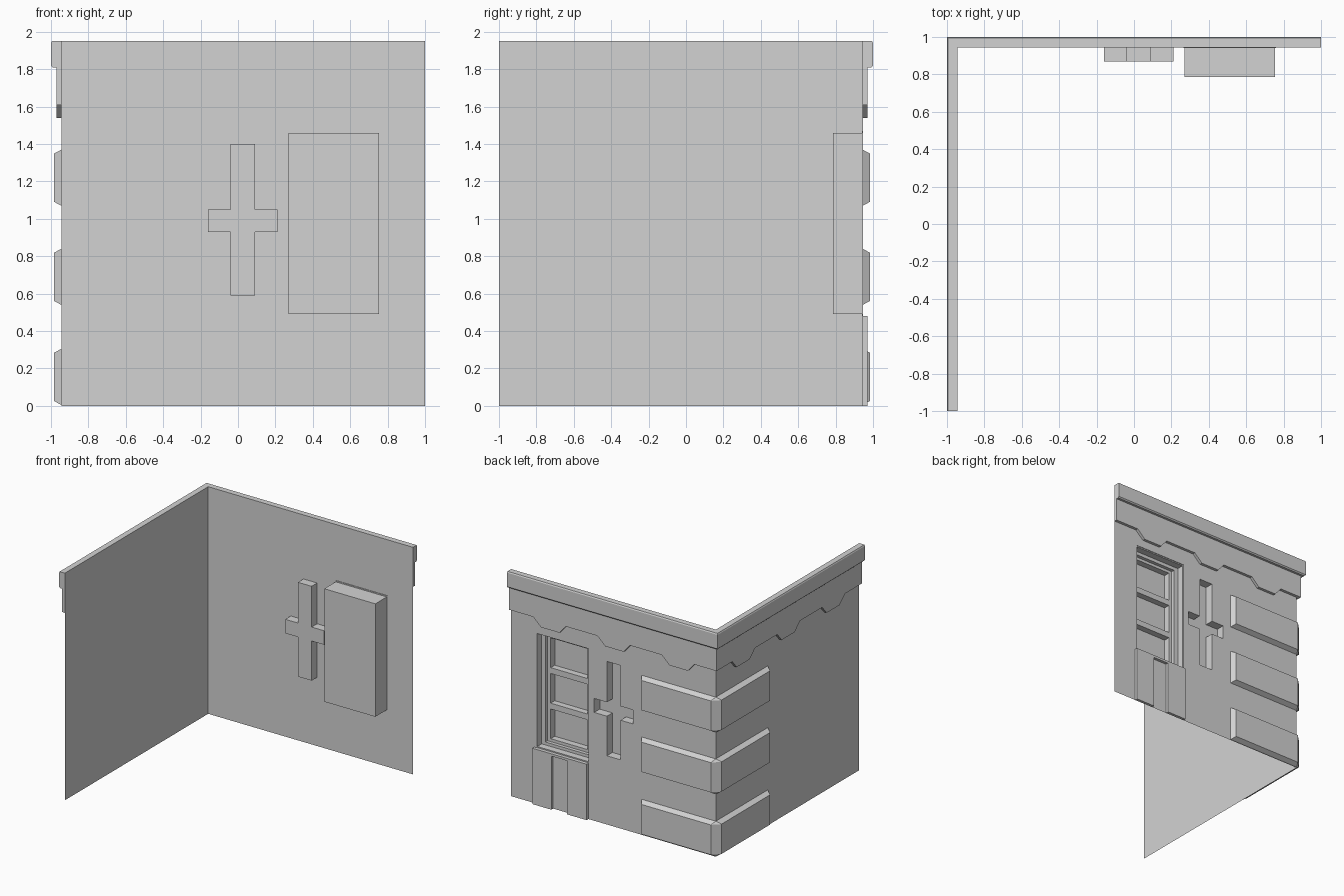
import bpy
import bmesh

cube = bpy.data.objects.get("Cube")
if cube:
    bpy.data.objects.remove(cube, do_unlink=True)

plaster = bpy.data.materials.new("light_grey_plaster")
plaster.use_nodes = True
grey = (0.65, 0.65, 0.65, 1)
plaster.diffuse_color = grey
plaster.node_tree.nodes["Principled BSDF"].inputs["Base Color"].default_value = grey

WALL = 0.945   # distance of both wall sheets from the centre
TOP = 1.95


def make(name, faces, recalc=True):
    """Turn a list of faces (each a list of points) into a flat-shaded object."""
    bm = bmesh.new()
    for points in faces:
        bm.faces.new([bm.verts.new(p) for p in points])
    bmesh.ops.remove_doubles(bm, verts=bm.verts, dist=0.0001)
    if recalc:
        bmesh.ops.recalc_face_normals(bm, faces=bm.faces)
    mesh = bpy.data.meshes.new(name)
    bm.to_mesh(mesh)
    bm.free()
    mesh.materials.append(plaster)
    obj = bpy.data.objects.new(name, mesh)
    bpy.context.collection.objects.link(obj)
    return obj


def box(name, x0, x1, y0, y1, z0, z1, skip_front=False):
    a, b, c, d = [(x, y) for x, y in ((x0, y0), (x1, y0), (x1, y1), (x0, y1))]
    faces = [[(*p, z0), (*q, z0), (*q, z1), (*p, z1)]
             for p, q in ((a, b), (b, c), (c, d), (d, a))]
    faces += [[(*p, z) for p in (a, b, c, d)] for z in (z0, z1)]
    if skip_front:
        del faces[2]
    return make(name, faces)


def relief(name, layers):
    """Stepped sheet facing +y; each layer (x0, x1, z0, z1, y) overrides earlier ones."""
    xs = sorted({v for l in layers for v in l[:2]})
    zs = sorted({v for l in layers for v in l[2:4]})

    def depth(i, j):
        x, z = (xs[i] + xs[i + 1]) / 2, (zs[j] + zs[j + 1]) / 2
        return [l[4] for l in layers if l[0] < x < l[1] and l[2] < z < l[3]][-1]

    faces = []
    for i in range(len(xs) - 1):
        for j in range(len(zs) - 1):
            x0, x1, z0, z1 = xs[i], xs[i + 1], zs[j], zs[j + 1]
            y = depth(i, j)
            faces.append([(x0, y, z0), (x0, y, z1), (x1, y, z1), (x1, y, z0)])
            if i + 2 < len(xs):
                n = depth(i + 1, j)
                if n != y:
                    faces.append([(x1, y, z0), (x1, y, z1), (x1, n, z1), (x1, n, z0)])
            if j + 2 < len(zs):
                n = depth(i, j + 1)
                if n != y:
                    faces.append([(x0, y, z1), (x0, n, z1), (x1, n, z1), (x1, y, z1)])
    return make(name, faces, recalc=False)


# Back wall sheet with cross niche and stepped window
layers = [
    (-WALL, 1, 0, TOP, WALL),
    (-0.04, 0.09, 0.59, 1.4, 0.87),
    (-0.16, 0.21, 0.93, 1.05, 0.87),
    (0.265, 0.76, 0.48, 1.47, 0.94),
    (0.27, 0.755, 0.49, 1.46, 0.88),
    (0.31, 0.72, 0.515, 1.43, 0.85),
]
for z in (0.54, 0.845, 1.15):
    layers.append((0.34, 0.69, z, z + 0.255, 0.795))
relief("back_wall", layers)
box("window_housing", 0.27, 0.755, 0.785, 0.88, 0.49, 1.46, skip_front=True)

# Side wall sheet
make("side_wall", [[(-WALL, -1, 0), (-WALL, -1, TOP), (-WALL, WALL, TOP), (-WALL, WALL, 0)]],
     recalc=False)

# Pilasters and sill under the window
box("pilaster_left", 0.6, 0.78, WALL, 0.97, 0, 0.48)
box("pilaster_right", 0.265, 0.45, WALL, 0.97, 0, 0.48)
box("window_sill", 0.45, 0.6, WALL, 0.97, 0.46, 0.48)

# Cornice: moulding profile (distance, height) swept round the corner
profile = [(WALL, TOP), (0.995, TOP), (1, 1.94), (1, 1.82), (0.99, 1.81), (WALL, 1.81)]
rings = [[(1, d, z) for d, z in profile],
         [(-d, d, z) for d, z in profile],
         [(-d, -1, z) for d, z in profile]]
faces = [rings[0], rings[2]]
for r, s in zip(rings, rings[1:]):
    for k in range(len(profile) - 1):
        faces.append([r[k], r[k + 1], s[k + 1], s[k]])
make("cornice", faces)


# Frieze with a hanging tabbed edge, one per wall
def frieze(name, start, place):
    outline = [(1, 1.815), (start, 1.815), (start, 1.61)]
    for k in range(3):
        s = -0.757 + 0.61 * k
        outline += [(s, 1.61), (s + 0.06, 1.54), (s + 0.235, 1.54), (s + 0.31, 1.61)]
    outline.append((1, 1.61))
    front = [place(s, 0.97, z) for s, z in outline]
    back = [place(s, WALL, z) for s, z in outline]
    sides = [[front[k - 1], front[k], back[k], back[k - 1]] for k in range(len(outline))]
    make(name, [front] + sides)


frieze("back_frieze", -0.97, lambda s, d, z: (s, d, z))
frieze("side_frieze", -WALL, lambda s, d, z: (-d, -s, z))

# Chamfered corner blocks wrapping both walls
base = [(-0.24, WALL), (-WALL, WALL), (-WALL, WALL), (-WALL, 0.24)]
outer = [(-0.265, 0.985), (-0.925, 0.985), (-0.985, 0.925), (-0.985, 0.265)]
for n, z0 in enumerate((0.005, 0.54, 1.07)):
    z1 = z0 + 0.3
    lo, hi = z0 + 0.022, z1 - 0.022
    faces = []
    for k in range(3):
        p, q, a, b = outer[k], outer[k + 1], base[k], base[k + 1]
        faces.append([(*p, lo), (*q, lo), (*q, hi), (*p, hi)])
        for zo, zb in ((lo, z0), (hi, z1)):
            rim = [(*p, zo), (*q, zo), (*b, zb)]
            faces.append(rim if a == b else rim + [(*a, zb)])
    for k in (0, 3):
        p, a = outer[k], base[k]
        faces.append([(*p, lo), (*p, hi), (*a, z1), (*a, z0)])
    make("corner_block_%d" % (n + 1), faces)
